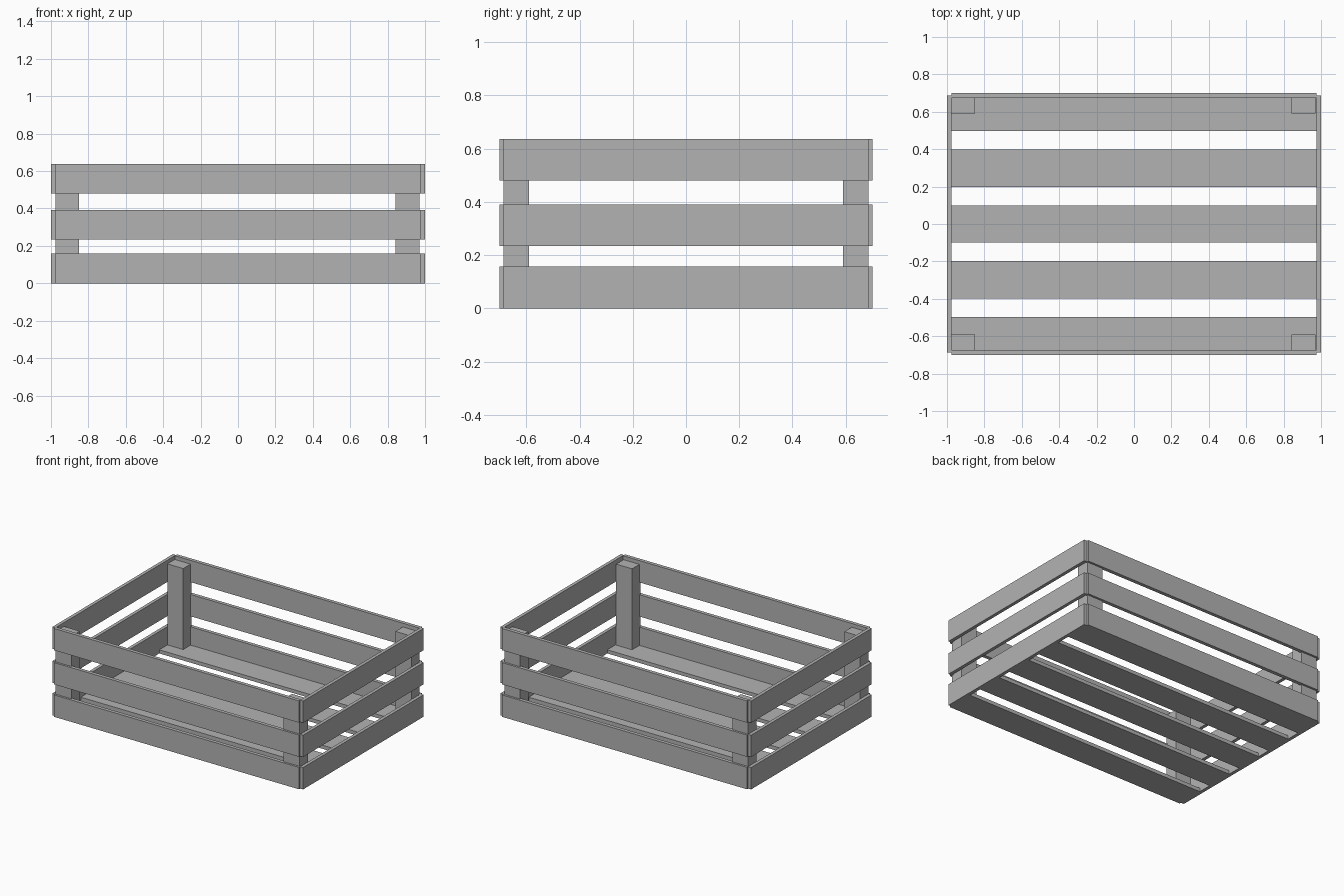
import bpy

if "Cube" in bpy.data.objects:
    bpy.data.objects.remove(bpy.data.objects["Cube"], do_unlink=True)

GREY = (0.45, 0.45, 0.45, 1)
wood = bpy.data.materials.new("plain_grey")
wood.use_nodes = True
wood.diffuse_color = GREY
wood.node_tree.nodes["Principled BSDF"].inputs["Base Color"].default_value = GREY


def board(name, x, y, z):
    """Box spanning the given (low, high) range on each axis."""
    spans = (x, y, z)
    bpy.ops.mesh.primitive_cube_add(size=1, location=[(a + b) / 2 for a, b in spans])
    ob = bpy.context.object
    ob.name = name
    ob.scale = [b - a for a, b in spans]
    bpy.ops.object.transform_apply(location=False, rotation=False, scale=True)
    ob.data.materials.append(wood)


LENGTH, WIDTH = 1.0, 0.7     # outer half sizes
INNER_X, THICK = 0.976, 0.026
END_Y = 0.687                # half length of the end boards
FLOOR = 0.026

# Three rows of wall boards around the crate
for level, (low, high) in {"bottom": (0, 0.158), "middle": (0.234, 0.391),
                           "top": (0.48, 0.637)}.items():
    z = (low, high)
    board(f"front_board_{level}", (-INNER_X, INNER_X), (-WIDTH, THICK - WIDTH), z)
    board(f"back_board_{level}", (-INNER_X, INNER_X), (WIDTH - THICK, WIDTH), z)
    board(f"left_board_{level}", (INNER_X, LENGTH), (-END_Y, END_Y), z)
    board(f"right_board_{level}", (-LENGTH, -INNER_X), (-END_Y, END_Y), z)

# Five floor slats, flush with the lower edge of the walls
for i in range(-2, 3):
    mid = i * 0.298
    board(f"floor_slat_{i + 3}", (-INNER_X, INNER_X), (mid - 0.099, mid + 0.099), (0, FLOOR))

# Corner posts standing on the floor, ending just below the rim
for side, x in (("left", (0.843, 0.97)), ("right", (-INNER_X, -0.85))):
    for end, y in (("front", (-0.685, -0.59)), ("back", (0.59, 0.685))):
        board(f"{end}_{side}_post", x, y, (FLOOR, 0.61))
